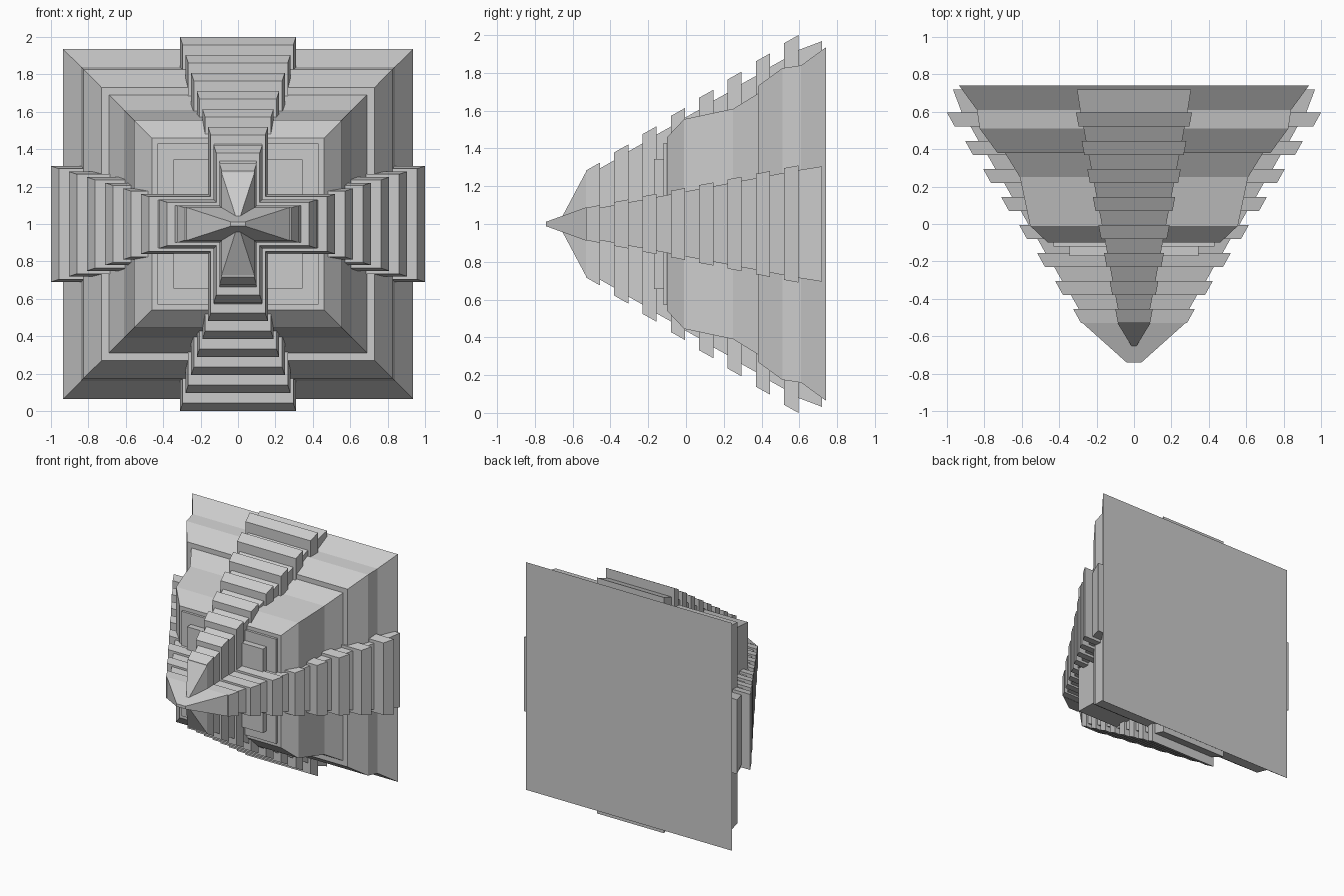
import bpy, bmesh

if "Cube" in bpy.data.objects:
    bpy.data.objects.remove(bpy.data.objects["Cube"])

CZ = 1.0  # height of the central axis


def loft(name, sections):
    """Closed solid through rectangles (y, half_x, half_z) along y."""
    bm = bmesh.new()
    rings = []
    for y, hx, hz in sections:
        rings.append([bm.verts.new((sx * hx, y, CZ + sz * hz))
                      for sx, sz in ((-1, -1), (1, -1), (1, 1), (-1, 1))])
    for a, b in zip(rings, rings[1:]):
        for i in range(4):
            j = (i + 1) % 4
            bm.faces.new((a[i], a[j], b[j], b[i]))
    bm.faces.new(rings[0])
    bm.faces.new(rings[-1])
    bmesh.ops.recalc_face_normals(bm, faces=bm.faces)
    mesh = bpy.data.meshes.new(name)
    bm.to_mesh(mesh)
    bm.free()
    obj = bpy.data.objects.new(name, mesh)
    bpy.context.collection.objects.link(obj)
    return obj


# Square flared body: (y, half size), front to back
body = [(-0.17, 0.345), (-0.12, 0.345), (-0.12, 0.43), (-0.10, 0.43),
        (-0.10, 0.46), (-0.01, 0.555), (0.25, 0.61), (0.38, 0.69),
        (0.38, 0.73), (0.51, 0.825), (0.61, 0.84), (0.74, 0.935)]
loft("body", [(y, r, r) for y, r in body])


# Ribbed arm profile: (y, reach, half width), alternating raised ribs and gaps
def arm_profile(tip_y):
    pts = [(tip_y, 0.04, 0.012), (-0.53, 0.275, 0.088)]
    for i in range(8):
        y0 = -0.53 + 0.15 * i
        y1 = y0 + 0.075
        reach = 0.325 + 0.0964 * i
        width = 0.10 + 0.03 * i
        # raised rib
        pts += [(y0, reach - 0.042, width - 0.014), (y1, reach, width)]
        # recessed gap up to the next rib
        gap = 0.03 + 0.007 * i
        y2 = y0 + 0.15 if i < 7 else 0.72
        g0 = reach - gap
        g1 = g0 + 0.042 if i < 7 else 0.968
        w0 = width - 0.014 - 0.0015 * i
        w1 = w0 + 0.014 if i < 7 else 0.305
        pts += [(y1, g0, w0), (y2, g1, w1)]
    return pts


# Crossed arms; the horizontal one reaches further forward
loft("horizontal_arm", [(y, r, w) for y, r, w in arm_profile(-0.74)])
loft("vertical_arm", [(y, w, r) for y, r, w in arm_profile(-0.655)])
